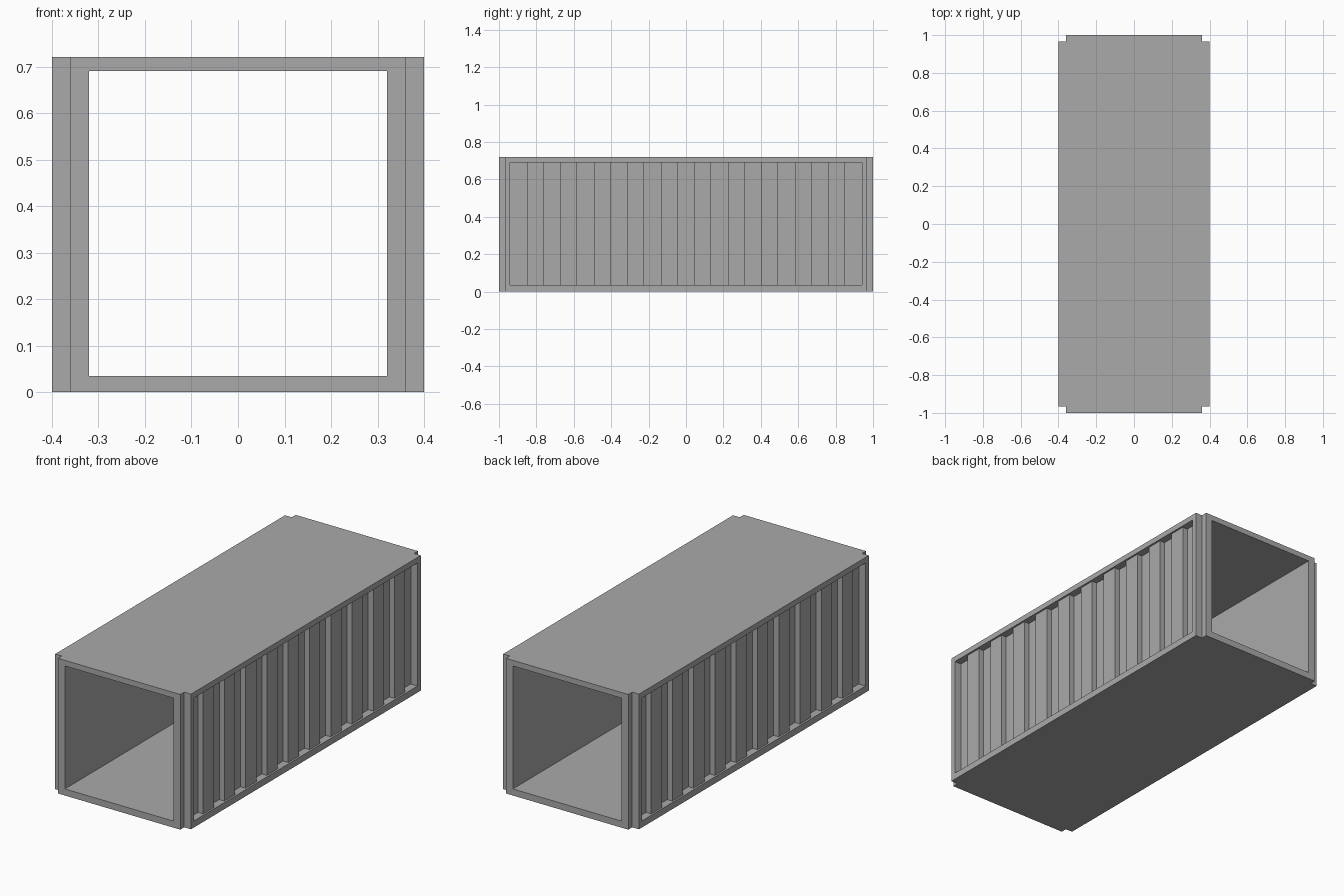
import bpy

# Remove the default cube
old = bpy.data.objects.get("Cube")
if old:
    bpy.data.objects.remove(old, do_unlink=True)

# Single steel colour
steel = bpy.data.materials.new("steel_grey")
steel.use_nodes = True
colour = (0.40, 0.40, 0.40, 1)
steel.diffuse_color = colour
steel.node_tree.nodes["Principled BSDF"].inputs["Base Color"].default_value = colour

# Overall sizes
HALF_W, HALF_L, HEIGHT = 0.40, 1.0, 0.72
INNER_W, FLOOR, CEILING = 0.32, 0.035, 0.69
NOTCH_W, NOTCH_L = 0.36, 0.967
PANEL_L, RECESS_X, RIB_X = 0.94, 0.36, 0.39


def prism(name, points, place):
    """Closed prism: place(p, end) maps each profile point to 3D at end 0 or 1."""
    n = len(points)
    verts = [place(p, end) for end in (0, 1) for p in points]
    faces = [tuple(range(n)), tuple(range(n, 2 * n))]
    faces += [(i, (i + 1) % n, n + (i + 1) % n, n + i) for i in range(n)]
    mesh = bpy.data.meshes.new(name)
    mesh.from_pydata(verts, [], faces)
    mesh.materials.append(steel)
    obj = bpy.data.objects.new(name, mesh)
    bpy.context.collection.objects.link(obj)
    # Consistent outward normals
    import bmesh
    bm = bmesh.new()
    bm.from_mesh(mesh)
    bmesh.ops.recalc_face_normals(bm, faces=bm.faces)
    bm.to_mesh(mesh)
    bm.free()
    return obj


def slab(name, points, z0, z1):
    return prism(name, points, lambda p, end: (p[0], p[1], (z0, z1)[end]))


# Floor and roof share an outline with notched corners
outline = []
for sx, sy in ((1, 1), (-1, 1), (-1, -1), (1, -1)):
    corner = [(HALF_W, NOTCH_L), (NOTCH_W, NOTCH_L), (NOTCH_W, HALF_L)]
    if sx * sy < 0:
        corner.reverse()
    outline += [(sx * x, sy * y) for x, y in corner]
slab("floor", outline, 0, FLOOR)
slab("roof", outline, CEILING, HEIGHT)

# Side walls: notched end posts joined by a corrugated panel
STRIPS = 21
step = 2 * PANEL_L / STRIPS
wave = []
for i in range(STRIPS):
    x = RIB_X if i % 2 else RECESS_X
    y = -PANEL_L + i * step
    wave += [(x, y), (x, y + step)]
post = [(INNER_W, -HALF_L), (NOTCH_W, -HALF_L), (NOTCH_W, -NOTCH_L),
        (HALF_W, -NOTCH_L), (HALF_W, -PANEL_L)]
far_post = [(x, -y) for x, y in reversed(post)]
wall = post + wave + far_post
for side, name in ((1, "left_wall"), (-1, "right_wall")):
    slab(name, [(side * x, y) for x, y in wall], FLOOR, CEILING)
